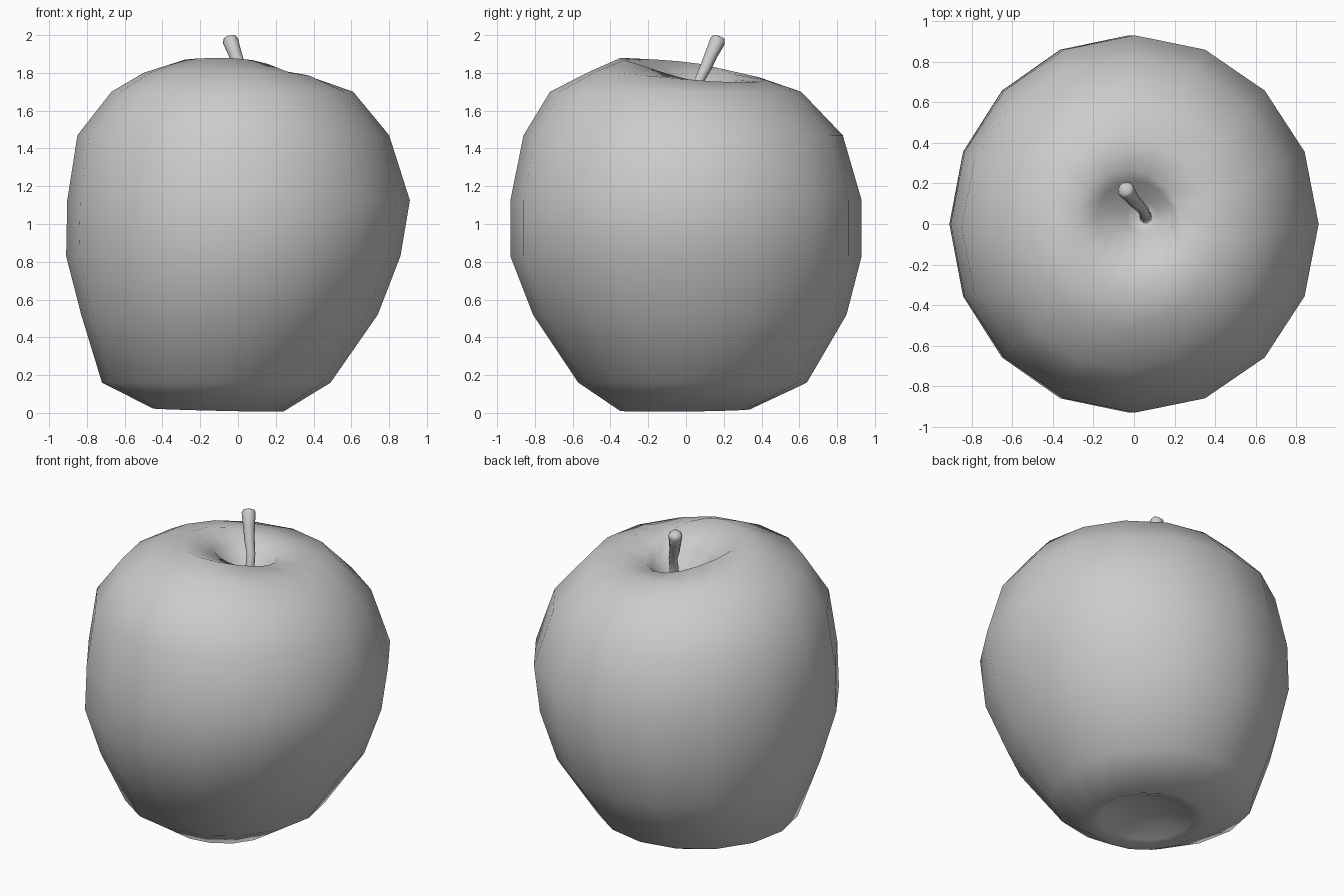
import bpy, bmesh
from math import sin, cos, tau
from mathutils import Vector

if "Cube" in bpy.data.objects:
    bpy.data.objects.remove(bpy.data.objects["Cube"])


def skin(name, rings, start, end):
    """Join closed rings of points into a smooth skin capped by two tips."""
    bm = bmesh.new()
    loops = [[bm.verts.new(p) for p in ring] for ring in rings]
    n = len(loops[0])
    a, b = bm.verts.new(start), bm.verts.new(end)
    for i in range(n):
        j = (i + 1) % n
        bm.faces.new((a, loops[0][j], loops[0][i]))
        bm.faces.new((b, loops[-1][i], loops[-1][j]))
        for lo, hi in zip(loops, loops[1:]):
            bm.faces.new((lo[i], lo[j], hi[j], hi[i]))
    bmesh.ops.recalc_face_normals(bm, faces=bm.faces)
    for f in bm.faces:
        f.smooth = True
    mesh = bpy.data.meshes.new(name)
    bm.to_mesh(mesh)
    bm.free()
    obj = bpy.data.objects.new(name, mesh)
    bpy.context.collection.objects.link(obj)
    return obj


def body_ring(cx, cy, rx, ry, z, tx=0, ty=0, twist=0, n=16):
    """Ellipse whose height tilts along x and y and saddles diagonally."""
    pts = []
    for i in range(n):
        t = tau * i / n
        pts.append((cx + rx * cos(t), cy + ry * sin(t),
                    z + tx * cos(t) + ty * sin(t) + twist * sin(2 * t)))
    return pts


# Apple body: dented underside, lopsided sides, tilted rim, stem hollow
body = [
    (-0.10, 0.00, 0.16, 0.16, 0.09),
    (-0.10, 0.00, 0.27, 0.27, 0.04),
    (-0.105, -0.005, 0.345, 0.345, 0.015, -0.008, 0.004),
    (-0.115, 0.035, 0.605, 0.605, 0.16),
    (-0.045, 0.02, 0.785, 0.83, 0.52),
    (-0.025, 0.00, 0.885, 0.93, 0.83),
    (0.003, 0.00, 0.907, 0.93, 1.125),
    (-0.025, -0.015, 0.825, 0.845, 1.47),
    (-0.03, -0.055, 0.64, 0.665, 1.70),
    (-0.045, -0.045, 0.455, 0.465, 1.785, -0.015, -0.022, -0.010),
    (-0.03, -0.04, 0.27, 0.31, 1.82, -0.042, -0.058, -0.015),
    (0.00, 0.05, 0.18, 0.16, 1.735, -0.03, -0.03),
    (0.04, 0.035, 0.08, 0.08, 1.63),
]
skin("apple_body", [body_ring(*r) for r in body],
     (-0.10, 0.00, 0.08), (0.055, 0.03, 1.58))

# Stem: bent tapered stick swept along a short path, rounded at its top
path = [((0.06, 0.03, 1.56), 0.032), ((0.055, 0.045, 1.68), 0.027),
        ((0.045, 0.07, 1.76), 0.026), ((0.01, 0.105, 1.83), 0.031),
        ((-0.015, 0.135, 1.90), 0.035), ((-0.04, 0.168, 1.97), 0.042),
        ((-0.044, 0.174, 1.988), 0.033)]
centres = [Vector(p) for p, r in path]
stem = []
for k, (p, r) in enumerate(path):
    d = centres[min(k + 1, len(path) - 1)] - centres[max(k - 1, 0)]
    u = d.cross(Vector((0, 1, 0))).normalized()
    v = d.cross(u).normalized()
    stem.append([centres[k] + r * (u * cos(tau * i / 10) + v * sin(tau * i / 10))
                 for i in range(10)])
skin("stem", stem, (0.06, 0.03, 1.54), (-0.045, 0.177, 1.996))
